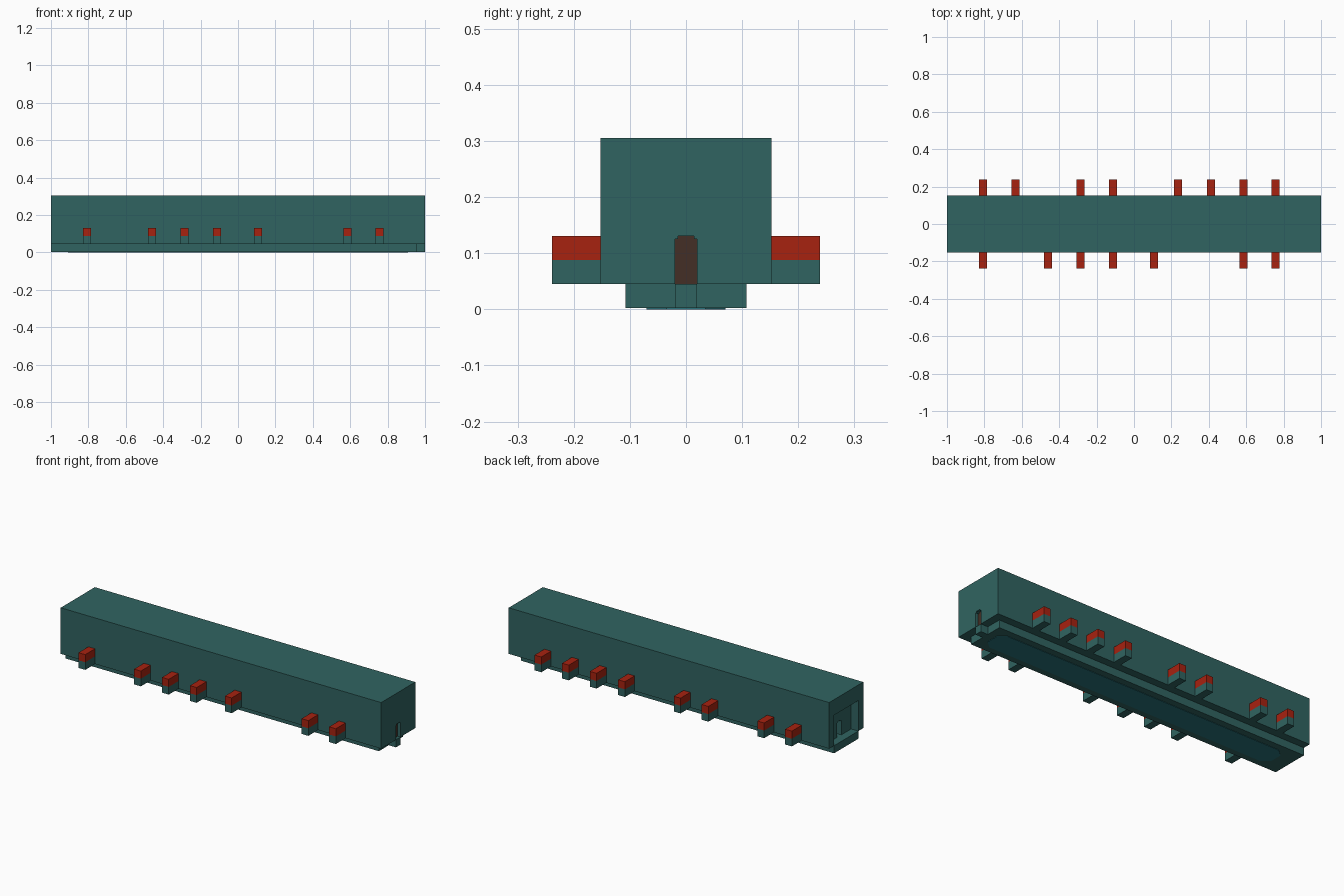
import bpy
import bmesh

cube = bpy.data.objects.get("Cube")
if cube:
    bpy.data.objects.remove(cube, do_unlink=True)


def material(name, rgb):
    mat = bpy.data.materials.new(name)
    mat.use_nodes = True
    mat.diffuse_color = (*rgb, 1)
    mat.node_tree.nodes["Principled BSDF"].inputs["Base Color"].default_value = (*rgb, 1)
    return mat


teal = material("teal", (0.03, 0.127, 0.12))
red = material("red", (0.39, 0.016, 0.005))
brown = material("dark_brown", (0.056, 0.028, 0.019))
blue = material("blue_green", (0.02, 0.17, 0.2))


def prism(name, outline, low, high, mat, axis="z"):
    """Extrude an outline: (x, y) along z, or (y, z) along x."""
    bm = bmesh.new()
    place = (lambda a, b, h: (a, b, h)) if axis == "z" else (lambda a, b, h: (h, a, b))
    face = bm.faces.new([bm.verts.new(place(a, b, low)) for a, b in outline])
    moved = bmesh.ops.extrude_face_region(bm, geom=[face])["geom"]
    shift = place(0, 0, high - low)
    bmesh.ops.translate(bm, vec=shift, verts=[g for g in moved if isinstance(g, bmesh.types.BMVert)])
    bmesh.ops.recalc_face_normals(bm, faces=bm.faces)
    mesh = bpy.data.meshes.new(name)
    bm.to_mesh(mesh)
    bm.free()
    mesh.materials.append(mat)
    obj = bpy.data.objects.new(name, mesh)
    bpy.context.collection.objects.link(obj)
    return obj


def box(name, x, y, z, mat):
    outline = [(x[0], y[0]), (x[1], y[0]), (x[1], y[1]), (x[0], y[1])]
    return prism(name, outline, *z, mat)


def cut(target, cutter):
    mod = target.modifiers.new(cutter.name, "BOOLEAN")
    mod.operation = "DIFFERENCE"
    mod.solver = "EXACT"
    mod.object = cutter
    cutter.hide_render = True
    bpy.context.view_layer.objects.active = target
    bpy.ops.object.modifier_apply(modifier=mod.name)
    bpy.data.objects.remove(cutter, do_unlink=True)


BASE, SIDE, RIM, NOTCH = 0.045, 0.152, 0.108, 0.955


def slot_outline(bottom):
    half = [(0.02, bottom), (0.02, 0.125), (0.014, 0.125), (0.014, 0.131)]
    return half + [(-y, z) for y, z in reversed(half)]


# Long body with an end recess and a slot at each end
body = box("body", (-1, 1), (-SIDE, SIDE), (BASE, 0.305), teal)
cut(body, box("end_recess_cutter", (-1.1, -NOTCH), (-RIM, RIM), (0, 0.217), teal))
cut(body, prism("left_slot_cutter", slot_outline(0), 0.98, 1.1, teal, "x"))
cut(body, prism("right_slot_cutter", slot_outline(0), -1, -0.91, teal, "x"))
prism("slot_back", slot_outline(BASE), 0.978, 0.983, brown, "x")

# Plinth with a narrow tongue at one end
half = [(-1, RIM), (NOTCH, RIM), (NOTCH, 0.02), (1, 0.02)]
prism("plinth", half + [(x, -y) for x, y in reversed(half)], 0.002, BASE, teal)

# Underside panel with clipped ends
quarter = [(0.91, 0.035), (0.87, 0.07)]
top = quarter + [(-x, y) for x, y in reversed(quarter)]
prism("underside_panel", top + [(-x, -y) for x, y in top], 0, 0.005, blue)

# Two-tone blocks along both sides
rows = {
    -1: (-0.807, -0.46, -0.286, -0.112, 0.107, 0.585, 0.757),
    1: (-0.807, -0.634, -0.286, -0.112, 0.235, 0.412, 0.585, 0.757),
}
for side, centres in rows.items():
    label = "front" if side < 0 else "back"
    y = sorted((side * (SIDE - 0.002), side * 0.239))
    for i, x in enumerate(centres, 1):
        span = (x - 0.021, x + 0.021)
        box(f"{label}_block_lower_{i}", span, y, (BASE, 0.088), teal)
        box(f"{label}_block_cap_{i}", span, y, (0.088, 0.131), red)
